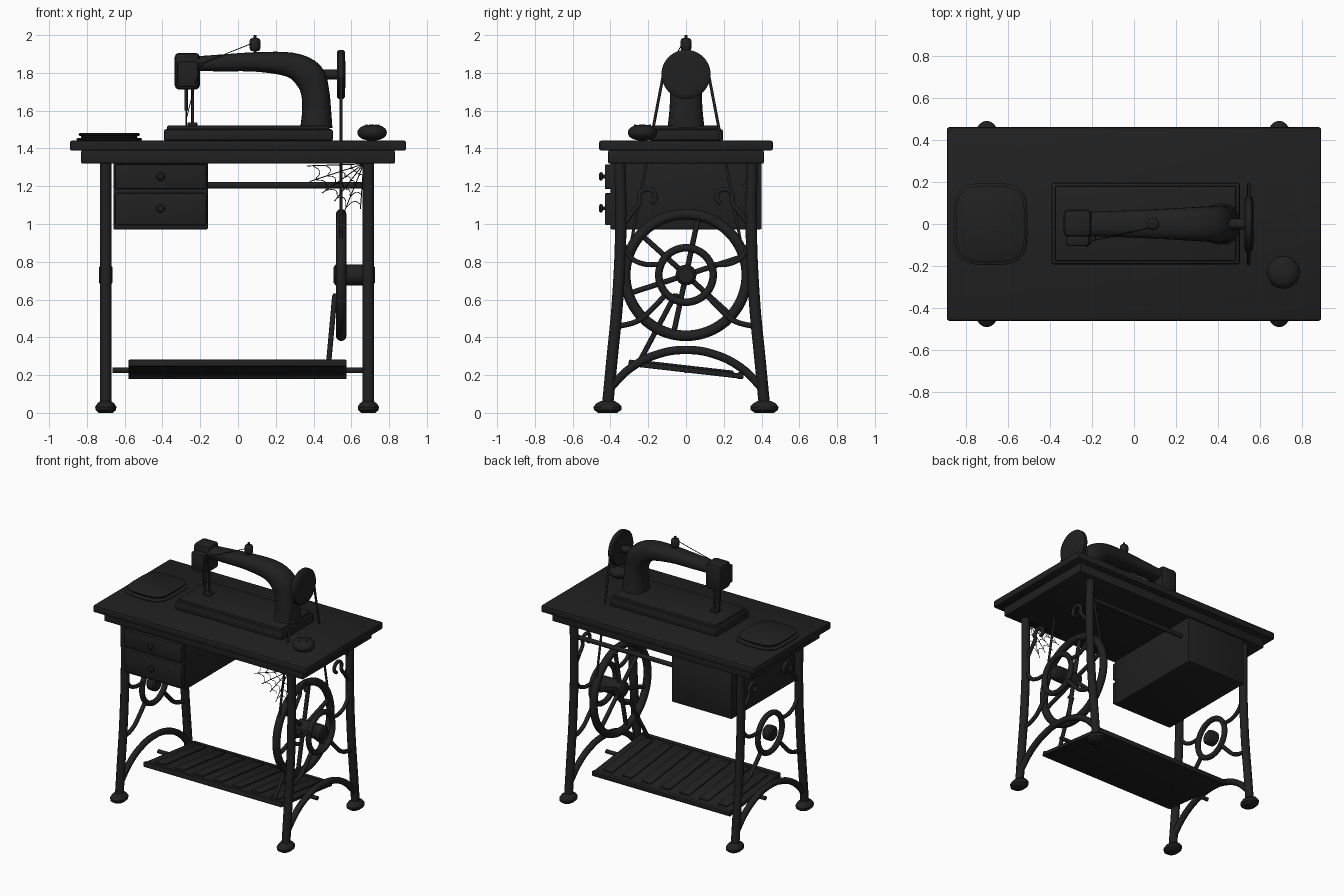
import bpy, bmesh, math, random
from mathutils import Vector

if "Cube" in bpy.data.objects:
    bpy.data.objects.remove(bpy.data.objects["Cube"])
random.seed(3)
C = bpy.context

iron = bpy.data.materials.new("black_iron")
iron.diffuse_color = (0.0145, 0.0145, 0.0145, 1)
iron.use_nodes = True
iron.node_tree.nodes["Principled BSDF"].inputs["Base Color"].default_value = iron.diffuse_color

def finish(ob, name, angle=40):
    ob.name = ob.data.name = name
    ob.data.materials.clear()
    ob.data.materials.append(iron)
    bpy.ops.object.select_all(action='DESELECT')
    ob.select_set(True)
    C.view_layer.objects.active = ob
    bpy.ops.object.shade_smooth_by_angle(angle=math.radians(angle))
    return ob

def from_bm(bm, name):
    bmesh.ops.recalc_face_normals(bm, faces=bm.faces)
    me = bpy.data.meshes.new(name)
    bm.to_mesh(me)
    bm.free()
    ob = bpy.data.objects.new(name, me)
    C.collection.objects.link(ob)
    return finish(ob, name)

def box(name, x0, x1, y0, y1, z0, z1, bev=0.008):
    bm = bmesh.new()
    bmesh.ops.create_cube(bm, size=1)
    for v in bm.verts:
        v.co = ((x0+x1)/2 + v.co.x*(x1-x0), (y0+y1)/2 + v.co.y*(y1-y0), (z0+z1)/2 + v.co.z*(z1-z0))
    if bev:
        bmesh.ops.bevel(bm, geom=bm.edges[:], offset=bev, segments=2, profile=0.5, affect='EDGES')
    return from_bm(bm, name)

def tube(name, pts, r, smooth=True, res=3, seg=6):
    cu = bpy.data.curves.new(name, 'CURVE')
    cu.dimensions = '3D'
    cu.bevel_depth, cu.bevel_resolution, cu.use_fill_caps, cu.resolution_u = r, res, True, seg
    s = cu.splines.new('BEZIER')
    s.bezier_points.add(len(pts)-1)
    for b, p in zip(s.bezier_points, pts):
        b.co = p
        b.handle_left_type = b.handle_right_type = 'AUTO' if smooth else 'VECTOR'
    tmp = bpy.data.objects.new(name, cu)
    C.collection.objects.link(tmp)
    me = bpy.data.meshes.new_from_object(tmp.evaluated_get(C.evaluated_depsgraph_get()))
    bpy.data.objects.remove(tmp)
    ob = bpy.data.objects.new(name, me)
    C.collection.objects.link(ob)
    return finish(ob, name)

def lathe(name, prof, loc, axis='Z', n=32, sx=1):
    """Revolve (radius, height) profile about an axis through loc."""
    bm = bmesh.new()
    rings = []
    for r, h in prof:
        ring = []
        for i in range(n):
            a = 2*math.pi*i/n
            u, v = r*math.cos(a)*sx, r*math.sin(a)
            p = {'Z': (u, v, h), 'X': (h, u, v), 'Y': (u, h, v)}[axis]
            ring.append(bm.verts.new(Vector(loc) + Vector(p)))
        rings.append(ring)
    skin(bm, rings)
    return from_bm(bm, name)

def skin(bm, rings):
    n = len(rings[0])
    for a, b in zip(rings, rings[1:]):
        for i in range(n):
            bm.faces.new((a[i], a[(i+1) % n], b[(i+1) % n], b[i]))
    bm.faces.new(rings[0])
    bm.faces.new(rings[-1])

def ring(name, loc, R, r):
    bpy.ops.mesh.primitive_torus_add(location=loc, rotation=(0, math.pi/2, 0), major_radius=R,
                                     minor_radius=r, major_segments=56, minor_segments=12)
    return finish(C.object, name)

# Table top, apron and drawer cabinet
box("table_top", -0.89, 0.89, -0.46, 0.46, 1.388, 1.442, 0.012)
box("apron", -0.83, 0.83, -0.412, 0.412, 1.32, 1.39, 0.006)
box("drawer_cabinet", -0.66, -0.16, -0.40, 0.40, 0.972, 1.33, 0.005)
for z0, z1 in ((0.995, 1.163), (1.185, 1.315)):
    box("drawer_front", -0.65, -0.168, -0.43, -0.395, z0, z1, 0.006)
    lathe("drawer_knob", [(0.01, 0), (0.01, -0.01), (0.021, -0.016), (0.023, -0.025), (0.014, -0.033)],
          (-0.41, -0.428, 1.252 if z0 > 1.1 else 1.083), 'Y', 20)
tube("back_rail", [(-0.17, 0.32, 1.205), (0.70, 0.32, 1.205)], 0.017, False)

# Cast side frames
HZ = 0.73
for x in (-0.70, 0.69):
    for s in (-1, 1):
        P = lambda *yz: [(x, s*y, z) for y, z in yz]
        tube("leg", P((0.35, 1.33), (0.345, 1.0), (0.362, 0.6), (0.395, 0.25), (0.415, 0.04)), 0.03, res=4)
        lathe("foot", [(0.05, 0), (0.072, 0.015), (0.075, 0.032), (0.06, 0.05), (0.034, 0.064)],
              (x, s*0.415, 0), 'Z', 28, 0.75)
        tube("upper_brace", P((0.345, 0.94), (0.30, 0.83), (0.23, 0.79), (0.135, 0.785)), 0.014)
        tube("lower_brace", P((0.37, 0.455), (0.25, 0.49), (0.17, 0.56), (0.105, 0.63)), 0.015)
        curl = [(0.20 + 0.052*(1 - 0.06*k)*math.cos(a), 1.14 + 0.052*(1 - 0.06*k)*math.sin(a))
                for k in range(7) for a in [-0.5 + k*0.8]]
        tube("scroll", P((0.335, 0.99), (0.285, 1.06), *curl), 0.013)
    tube("foot_arch", [(x, y, z) for y, z in ((-0.405, 0.13), (-0.29, 0.24), (-0.15, 0.31), (0, 0.333),
                                              (0.15, 0.31), (0.29, 0.24), (0.405, 0.13))], 0.023)
    ring("frame_ring", (x, 0, HZ), 0.144, 0.02)
    lathe("frame_hub", [(0.04, -0.036), (0.053, -0.025), (0.055, 0), (0.053, 0.025), (0.04, 0.036)],
          (x, 0, HZ), 'X', 24)

# Drive wheel with six spokes
WX = 0.546
ring("drive_wheel_rim", (WX, 0, HZ), 0.322, 0.028)
lathe("wheel_axle", [(0.04, -0.04), (0.055, -0.03), (0.055, 0.13), (0.045, 0.14)], (WX, 0, HZ), 'X', 24)
for k in range(6):
    a = math.radians(18 + 60*k)
    tube("wheel_spoke", [(WX, 0, HZ), (WX, 0.315*math.cos(a), HZ + 0.315*math.sin(a))], 0.015, False)

# Treadle with ribs, axle and connecting rod
parts = [box("treadle_plate", -0.58, 0.575, -0.305, 0.305, -0.014, 0.014, 0.006)]
for i in range(7):
    cx = -0.48 + 0.16*i
    parts.append(box("treadle_rib", cx-0.04, cx+0.04, -0.25, 0.25, 0.01, 0.024, 0.005))
for y in (-0.29, 0.29):
    parts.append(box("treadle_border", -0.58, 0.575, y-0.016, y+0.016, -0.016, 0.02, 0.006))
for p in parts:
    p.location = (0, 0, 0.228)
    p.rotation_euler.x = math.radians(-6.5)
tube("treadle_axle", [(-0.665, 0, 0.225), (0.665, 0, 0.225)], 0.015, False)
tube("connecting_rod", [(0.48, -0.25, 0.265), (0.512, -0.06, 0.62)], 0.014, False)
tube("crank_pin", [(0.505, -0.06, 0.62), (WX, -0.05, 0.62)], 0.014, False)

# Machine bed
box("machine_bed", -0.393, 0.503, -0.192, 0.197, 1.44, 1.502, 0.012)
box("bed_plate", -0.375, 0.485, -0.175, 0.18, 1.495, 1.522, 0.008)

# Machine column and arm, lofted: x, z, in-plane half width, half depth
st = [(0.415, 1.51, .085, .098), (0.416, 1.60, .077, .088), (0.408, 1.70, .075, .084),
      (0.375, 1.785, .082, .086), (0.28, 1.842, .066, .080), (0.1, 1.858, .052, .070),
      (-0.08, 1.853, .045, .062), (-0.24, 1.848, .038, .058)]
V = [Vector(s) for s in st]
path = []
for i in range(len(V)-1):
    p0, p1, p2, p3 = V[max(i-1, 0)], V[i], V[i+1], V[min(i+2, len(V)-1)]
    for j in range(4):
        t = j/4
        path.append(0.5*(2*p1 + (p2-p0)*t + (2*p0-5*p1+4*p2-p3)*t*t + (3*p1-p0-3*p2+p3)*t**3))
path.append(V[-1])
bm = bmesh.new()
rings = []
for i, p in enumerate(path):
    d = path[min(i+1, len(path)-1)] - path[max(i-1, 0)]
    L = math.hypot(d[0], d[1])
    nx, nz = d[1]/L, -d[0]/L
    rg = []
    for k in range(28):
        c, s = math.cos(2*math.pi*k/28), math.sin(2*math.pi*k/28)
        u = p[2]*math.copysign(abs(c)**0.8, c)
        rg.append(bm.verts.new((p[0]+nx*u, p[3]*math.copysign(abs(s)**0.8, s), p[1]+nz*u)))
    rings.append(rg)
skin(bm, rings)
from_bm(bm, "machine_arm")

# Needle head, bars and presser foot
box("needle_head", -0.335, -0.202, -0.06, 0.068, 1.712, 1.906, 0.022)
box("head_cover", -0.322, -0.212, -0.105, -0.05, 1.725, 1.86, 0.012)
tube("needle_bar", [(-0.275, 0, 1.72), (-0.275, 0, 1.60)], 0.009, False)
tube("needle", [(-0.275, 0, 1.61), (-0.275, 0, 1.52)], 0.004, False)
tube("presser_bar", [(-0.24, 0, 1.72), (-0.24, 0, 1.53)], 0.008, False)
box("presser_foot", -0.268, -0.215, -0.035, 0.025, 1.52, 1.538, 0.004)

# Hand wheel, shaft and drive belt
lathe("hand_wheel", [(0.10, -0.02), (0.122, -0.02), (0.13, -0.012), (0.13, 0.012), (0.122, 0.02),
                     (0.10, 0.022), (0.03, 0.024)], (0.545, 0, 1.792), 'X', 48)
lathe("hand_wheel_shaft", [(0.026, 0), (0.026, 0.11)], (0.43, 0, 1.792), 'X', 24)
for s in (-1, 1):
    tube("drive_belt", [(0.546, s*0.118, 1.80), (0.546, s*0.31, 0.80)], 0.008, False)

# Thread spool, tension knob and thread
lathe("spool", [(0.02, -0.035), (0.026, -0.03), (0.03, -0.012), (0.03, 0.012), (0.026, 0.026), (0.018, 0.032)],
      (0.09, 0, 1.952), 'Z', 20)
tube("spool_pin", [(0.09, 0, 1.89), (0.09, 0, 2.0)], 0.008, False)
lathe("tension_knob", [(0.013, -0.075), (0.014, -0.05), (0.01, 0)], (-0.195, 0, 1.845), 'Y', 16)
tube("thread", [(0.07, -0.02, 1.955), (-0.195, -0.078, 1.848), (-0.225, -0.108, 1.75), (-0.275, -0.01, 1.55)],
     0.0025, False, 1)

# Pin cushion with pins
N = 12
lathe("pin_cushion", [(0.077*math.sin(math.pi*i/N)**0.8 + 0.001, 0.042*-math.cos(math.pi*i/N))
                      for i in range(N+1)], (0.71, -0.23, 1.484), 'Z', 32)
for x, y in ((0.68, -0.22), (0.73, -0.19), (0.745, -0.245), (0.70, -0.27)):
    tube("pin", [(x, y, 1.50), (x, y, 1.527)], 0.005, False)

# Folded cloth: stacked bulging slabs
for z0, z1, hx, hy in ((1.44, 1.456, .173, .195), (1.454, 1.468, .15, .17), (1.466, 1.482, .162, .182)):
    bm = bmesh.new()
    rings = []
    for f, z in ((0.96, z0), (1, z0+.005), (1, z1-.005), (0.96, z1)):
        rg = []
        for k in range(48):
            c, s = math.cos(2*math.pi*k/48), math.sin(2*math.pi*k/48)
            rg.append(bm.verts.new((-0.682 + f*hx*math.copysign(abs(c)**0.65, c),
                                    f*hy*math.copysign(abs(s)**0.45, s), z)))
        rings.append(rg)
    skin(bm, rings)
    from_bm(bm, "folded_cloth")

# Cobweb in the front right corner
corner = Vector((0.665, -0.35, 1.318))
rays = [Vector((-l*math.cos(math.radians(a)), 0, -l*math.sin(math.radians(a))))
        for a, l in ((2, .30), (18, .30), (35, .27), (52, .25), (68, .28), (86, .24))]
for d in rays:
    tube("web_ray", [corner, corner + d], 0.0025, False, 0)
for f in (0.25, 0.45, 0.68, 0.9):
    for a, b in zip(rays, rays[1:]):
        tube("web_thread", [corner + a*f, corner + (a+b)*0.44*f, corner + b*f], 0.002, True, 0, 3)
